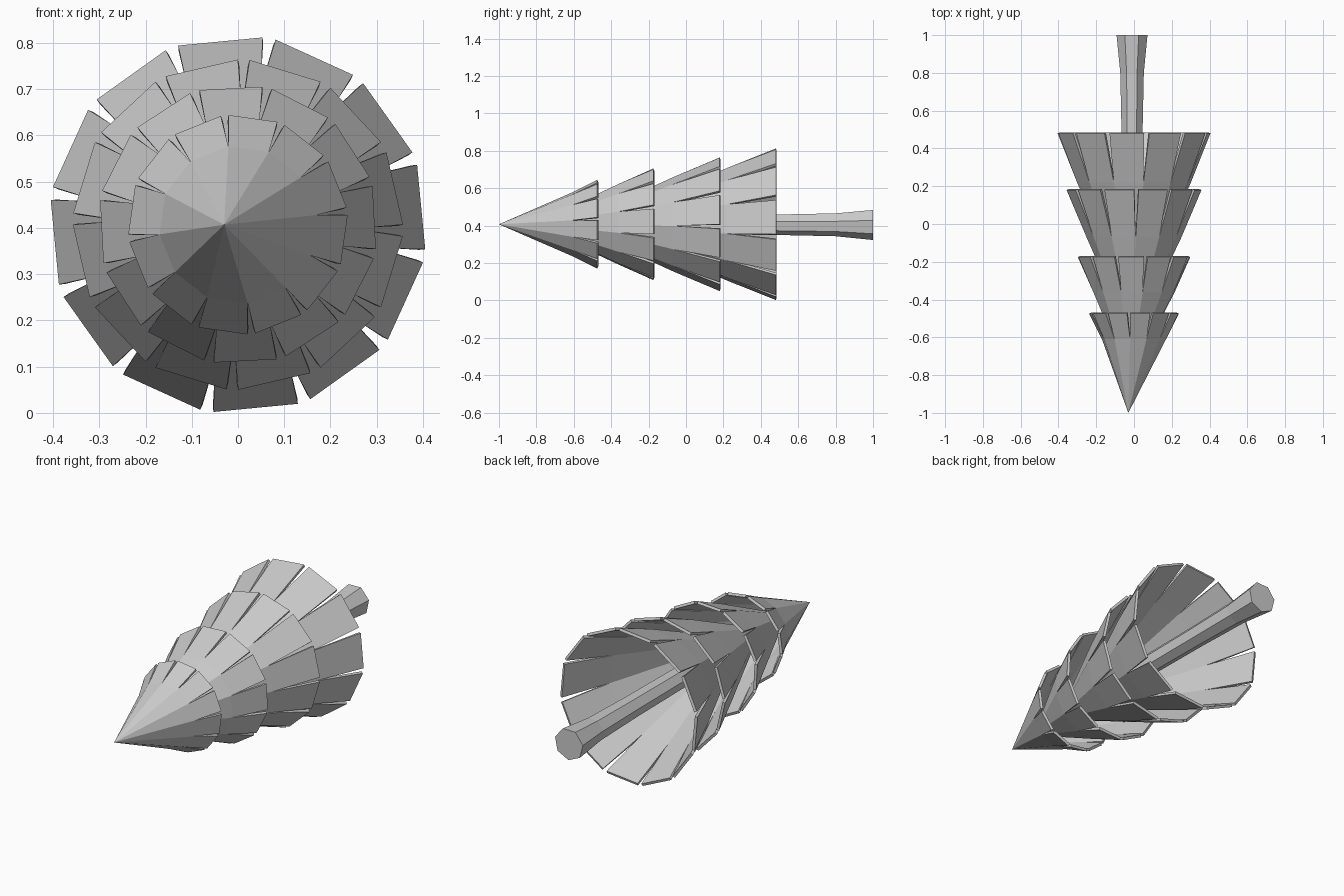
import bpy, bmesh, math

if "Cube" in bpy.data.objects:
    bpy.data.objects.remove(bpy.data.objects["Cube"])

CX, CZ, N = 0.0, 0.407, 12


def make_object(name, bm):
    bmesh.ops.recalc_face_normals(bm, faces=bm.faces)
    mesh = bpy.data.meshes.new(name)
    bm.to_mesh(mesh)
    bm.free()
    obj = bpy.data.objects.new(name, mesh)
    bpy.context.collection.objects.link(obj)
    return obj


def polar(mid, side, angle, y):
    """Point at distance mid along the angle, shifted sideways by side."""
    c, s = math.cos(angle), math.sin(angle)
    return (CX + mid * c - side * s, y, CZ + mid * s + side * c)


def branch_tier(name, apex, ring, rim, offset):
    """Open cone whose rim is split into twelve flat flaps."""
    bm = bmesh.new()
    tip = bm.verts.new((apex[0], apex[1], CZ))
    step = 2 * math.pi / N
    half = math.tan(step / 2)
    angles = [math.radians(offset) + i * step for i in range(N)]
    ring_verts = [bm.verts.new(polar(ring[1], -ring[1] * half, a, ring[0])) for a in angles]
    for i, a in enumerate(angles):
        r0, r1 = ring_verts[i], ring_verts[(i + 1) % N]
        w = rim[1] * half * 0.86
        o0 = bm.verts.new(polar(rim[1], -w, a, rim[0]))
        o1 = bm.verts.new(polar(rim[1], w, a, rim[0]))
        bm.faces.new((tip, r0, r1))
        bm.faces.new((r0, o0, o1, r1))
    bmesh.ops.recalc_face_normals(bm, faces=bm.faces)
    # make normals point away from the axis
    bm.normal_update()
    f = bm.faces[:][1]
    c = f.calc_center_median()
    if f.normal.x * (c.x - CX) + f.normal.z * (c.z - CZ) < 0:
        bmesh.ops.reverse_faces(bm, faces=bm.faces[:])
    mesh = bpy.data.meshes.new(name)
    bm.to_mesh(mesh)
    bm.free()
    obj = bpy.data.objects.new(name, mesh)
    bpy.context.collection.objects.link(obj)
    mod = obj.modifiers.new("thickness", 'SOLIDIFY')
    mod.thickness = 0.014
    mod.offset = -1


# Branch tiers, from the tip to the widest: apex (x, y), ring (y, r), rim (y, r), rotation
branch_tier("branch_tier_tip", (-0.03, -1.0), (-0.61, 0.165), (-0.475, 0.232), 112)
branch_tier("branch_tier_upper", (-0.02, -0.82), (-0.36, 0.213), (-0.175, 0.295), 93)
branch_tier("branch_tier_middle", (-0.01, -0.62), (-0.07, 0.243), (0.18, 0.348), 103)
branch_tier("branch_tier_lower", (0.0, -0.48), (0.22, 0.295), (0.48, 0.398), 95.5)

# Trunk: seven-sided, flaring at the foot
bm = bmesh.new()
sides = 7
loops = []
for y, r in ((-0.4, 0.05), (0.48, 0.057), (0.8, 0.064), (1.0, 0.084)):
    loops.append([bm.verts.new((-0.01 + r * math.cos(2 * math.pi * i / sides + 0.25), y,
                                CZ + r * math.sin(2 * math.pi * i / sides + 0.25)))
                  for i in range(sides)])
for a, b in zip(loops, loops[1:]):
    for i in range(sides):
        j = (i + 1) % sides
        bm.faces.new((a[i], a[j], b[j], b[i]))
bm.faces.new(loops[0])
bm.faces.new(loops[-1])
make_object("trunk", bm)
